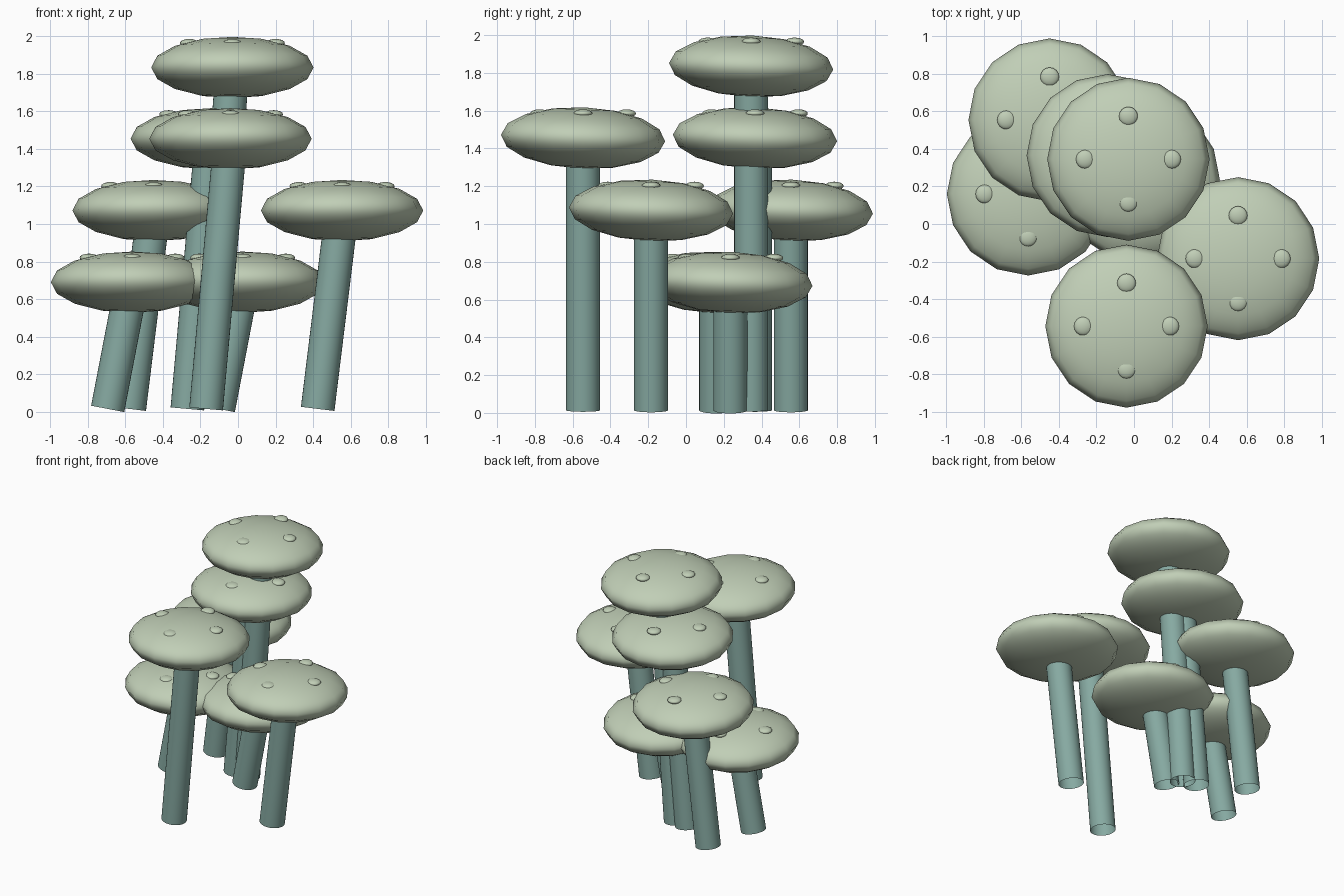
import bpy
import math
from mathutils import Vector

old = bpy.data.objects.get("Cube")
if old:
    bpy.data.objects.remove(old, do_unlink=True)


def material(name, color):
    mat = bpy.data.materials.new(name)
    mat.use_nodes = True
    mat.diffuse_color = color
    mat.node_tree.nodes["Principled BSDF"].inputs["Base Color"].default_value = color
    return mat


CAP = material("pale sage", (0.53, 0.62, 0.47, 1))
STEM = material("muted teal", (0.24, 0.40, 0.36, 1))

CAP_SIZE = (0.433, 0.435, 0.163)
STEM_RADIUS = 0.09
LEAN = 0.13          # sideways offset of each stem foot
SPOT_RING = 0.23


def finish(name, mat):
    obj = bpy.context.object
    obj.name = name
    obj.data.materials.append(mat)
    bpy.ops.object.shade_smooth_by_angle(angle=math.radians(50))
    return obj


def flat_ball(name, center, size, segments, rings, tilt=0):
    bpy.ops.mesh.primitive_uv_sphere_add(
        segments=segments, ring_count=rings, radius=1,
        location=center, rotation=(tilt, 0, 0))
    bpy.context.object.scale = size
    return finish(name, CAP)


def mushroom(name, x, y, z):
    # Wide faceted cap
    flat_ball(name + "_cap", (x, y, z), CAP_SIZE, 16, 8, -0.04)

    # Leaning open-ended stem, ending inside the cap
    foot, top = Vector((x - LEAN, y, 0.014)), Vector((x, y, z))
    axis = top - foot
    bpy.ops.mesh.primitive_cylinder_add(
        vertices=32, radius=STEM_RADIUS, depth=axis.length,
        end_fill_type='NOTHING', location=(foot + top) / 2,
        rotation=axis.to_track_quat('Z', 'Y').to_euler())
    finish(name + "_stem", STEM)

    # Four small raised spots on top
    for i in range(4):
        a = i * math.pi / 2
        spot = (x + SPOT_RING * math.cos(a), y + SPOT_RING * math.sin(a), z + 0.13)
        flat_ball(f"{name}_spot_{i + 1}", spot, (0.05, 0.05, 0.022), 16, 8)


mushroom("tallest", -0.03, 0.345, 1.835)
mushroom("tall_back", -0.14, 0.365, 1.455)
mushroom("tall_front", -0.04, -0.545, 1.455)
mushroom("middle_back", -0.45, 0.555, 1.072)
mushroom("middle_left", 0.555, -0.185, 1.072)
mushroom("short_right", -0.565, 0.16, 0.69)
mushroom("short_center", 0.025, 0.235, 0.69)
